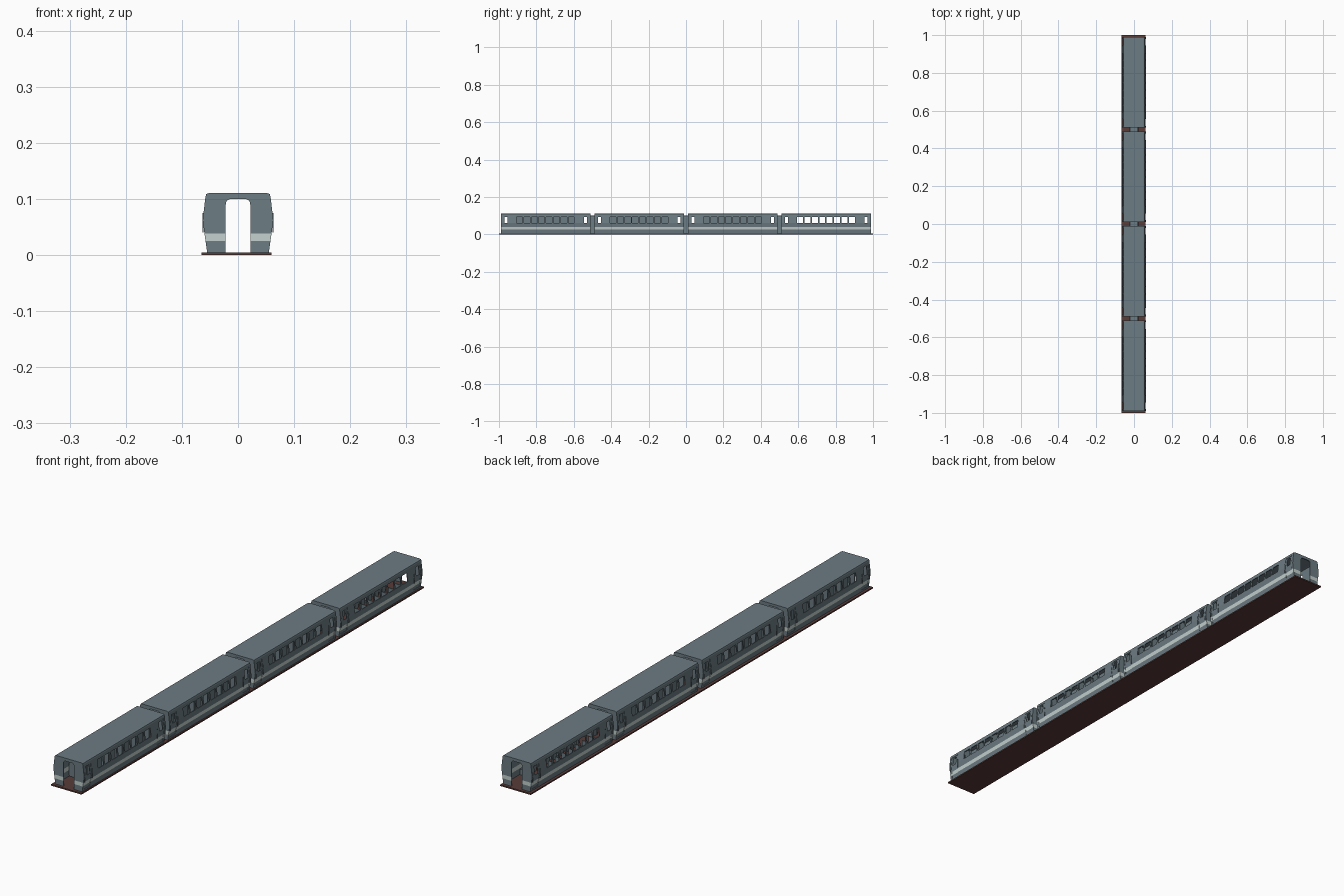
import bpy, bmesh, math

if "Cube" in bpy.data.objects:
    bpy.data.objects.remove(bpy.data.objects["Cube"])


def material(name, rgb):
    m = bpy.data.materials.new(name)
    m.diffuse_color = (*rgb, 1)
    m.use_nodes = True
    m.node_tree.nodes["Principled BSDF"].inputs["Base Color"].default_value = m.diffuse_color
    return m


BODY = material("slate_paint", (0.15, 0.20, 0.225))
STRIPE = material("pale_stripe", (0.56, 0.64, 0.62))
FLOOR = material("dark_brown", (0.10, 0.045, 0.04))
HALF = 0.239          # half length of a carriage
DOOR = (0.195, 0.230)  # door span measured from the carriage centre


def make_object(name, bm, mats, y=0, thickness=0, offset=-1):
    bmesh.ops.remove_doubles(bm, verts=bm.verts, dist=1e-5)
    bmesh.ops.recalc_face_normals(bm, faces=bm.faces)
    me = bpy.data.meshes.new(name)
    bm.to_mesh(me)
    bm.free()
    for m in mats:
        me.materials.append(m)
    ob = bpy.data.objects.new(name, me)
    ob.location.y = y
    bpy.context.collection.objects.link(ob)
    if thickness:
        s = ob.modifiers.new("thickness", 'SOLIDIFY')
        s.thickness, s.offset = thickness, offset
    return ob


def face(bm, pts, mat=0):
    bm.faces.new([bm.verts.new(p) for p in pts]).material_index = mat


def add_box(bm, x0, x1, y0, y1, z0, z1):
    r = bmesh.ops.create_cube(bm, size=1)
    for v in r["verts"]:
        v.co = ((x0 + x1) / 2 + v.co.x * (x1 - x0),
                (y0 + y1) / 2 + v.co.y * (y1 - y0),
                (z0 + z1) / 2 + v.co.z * (z1 - z0))


def wall_x(z):
    # side wall leans out to the waist, then back in to the eaves
    if z < 0.062:
        return 0.055 + 0.008 * (z - 0.005) / 0.057
    return 0.063 - 0.005 * (z - 0.062) / 0.042


LEVELS = [0.005, 0.012, 0.025, 0.039, 0.062, 0.093, 0.098, 0.104]
WALL = [(wall_x(z), z) for z in LEVELS]
ROOF = [(0.058, 0.104), (0.0565, 0.109), (0.051, 0.111)]
ARCH = [(0.022, 0.088), (0.0215, 0.094), (0.019, 0.098), (0.014, 0.100)]
WINDOWS = [(-0.156 + i * 0.0395, -0.156 + i * 0.0395 + 0.032) for i in range(8)]


def is_in(y, spans):
    return any(a < y < b for a, b in spans)


def car_shell(name, y):
    bm = bmesh.new()
    doors = [DOOR, (-DOOR[1], -DOOR[0])]
    ys = sorted([-HALF, HALF] + [v for s in WINDOWS + doors for v in s])
    for y0, y1 in zip(ys, ys[1:]):
        mid = (y0 + y1) / 2
        for k, (a, b) in enumerate(zip(WALL, WALL[1:])):
            if (k == 4 and is_in(mid, WINDOWS)) or (1 <= k <= 5 and is_in(mid, doors)):
                continue
            for s in (-1, 1):
                face(bm, [(s * a[0], y0, a[1]), (s * a[0], y1, a[1]),
                          (s * b[0], y1, b[1]), (s * b[0], y0, b[1])], int(k == 2))
        roof = ROOF + [(-x, z) for x, z in reversed(ROOF)]
        for a, b in zip(roof, roof[1:]):
            face(bm, [(a[0], y0, a[1]), (a[0], y1, a[1]), (b[0], y1, b[1]), (b[0], y0, b[1])])
    make_object(name + "_shell", bm, [BODY, STRIPE], y, 0.003)


def car_doors(name, y):
    # recessed doors with an open window
    bm = bmesh.new()
    ys = [DOOR[0], DOOR[0] + 0.009, DOOR[1] - 0.009, DOOR[1]]
    for sx in (-1, 1):
        for sy in (-1, 1):
            for i in range(3):
                for k in range(1, 6):
                    if i == 1 and k == 4:
                        continue
                    (xa, za), (xb, zb) = WALL[k], WALL[k + 1]
                    xa, xb = sx * (xa - 0.002), sx * (xb - 0.002)
                    face(bm, [(xa, sy * ys[i], za), (xa, sy * ys[i + 1], za),
                              (xb, sy * ys[i + 1], zb), (xb, sy * ys[i], zb)], int(k == 2))
    make_object(name + "_doors", bm, [BODY, STRIPE], y, 0.0015, 0)
    # door handrails
    bm = bmesh.new()
    for sx in (-1, 1):
        for e in (DOOR[0] - 0.004, DOOR[1] + 0.004, -DOOR[0] + 0.004, -DOOR[1] - 0.004):
            x = sx * 0.0625
            add_box(bm, x - 0.001, x + 0.001, e - 0.0008, e + 0.0008, 0.040, 0.075)
    make_object(name + "_handrails", bm, [BODY], y)


def car_ends(name, y):
    # end walls with an arched passage
    bm = bmesh.new()
    zs = [0.005, 0.025, 0.039, 0.062, 0.088]
    for e in (-HALF + 0.002, HALF - 0.002):
        for k, (a, b) in enumerate(zip(zs, zs[1:])):
            for s in (-1, 1):
                face(bm, [(s * 0.022, e, a), (s * wall_x(a), e, a),
                          (s * wall_x(b), e, b), (s * 0.022, e, b)], int(k == 1))
        half = [(wall_x(0.088), 0.088)] + ROOF
        outer = half + [(-x, z) for x, z in reversed(half)]
        inner = [(-x, z) for x, z in ARCH] + list(reversed(ARCH))
        face(bm, [(x, e, z) for x, z in outer + inner])
    make_object(name + "_end_walls", bm, [BODY, STRIPE], y, 0.004, 0)


def compartments(name, y):
    # aisle walls and cross partitions
    bm = bmesh.new()
    for s in (-1, 1):
        add_box(bm, min(s * .023, s * .025), max(s * .023, s * .025), -0.17, 0.17, 0.005, 0.108)
        for i in range(5):
            p = -0.16 + i * 0.079
            add_box(bm, min(s * .025, s * .053), max(s * .025, s * .053),
                    p - 0.001, p + 0.001, 0.005, 0.107)
    make_object(name + "_compartments", bm, [BODY], y)


def seats(name, y):
    bm = bmesh.new()
    for s in (-1, 1):
        x0, x1 = sorted((s * 0.025, s * 0.052))
        for i in range(8):
            p = -0.15 + i * 0.0395
            add_box(bm, x0, x1, p, p + 0.02, 0.005, 0.025)
            add_box(bm, x0, x1, p, p + 0.004, 0.025, 0.055)
    make_object(name + "_seats", bm, [BODY], y)


def gangway(name, y):
    # arched tunnel joining two carriages
    bm = bmesh.new()
    half = [(0.025, 0.005), (0.025, 0.09), (0.022, 0.098), (0.016, 0.102)]
    path = half + [(-x, z) for x, z in reversed(half)]
    for a, b in zip(path, path[1:]):
        face(bm, [(a[0], -0.012, a[1]), (a[0], 0.012, a[1]),
                  (b[0], 0.012, b[1]), (b[0], -0.012, b[1])])
    make_object(name, bm, [BODY], y, 0.002)


for n, cy in enumerate((-0.75, -0.25, 0.25, 0.75), 1):
    label = f"carriage_{n}"
    car_shell(label, cy)
    car_doors(label, cy)
    car_ends(label, cy)
    (seats if n == 4 else compartments)(label, cy)

for n, gy in enumerate((-0.5, 0, 0.5), 1):
    gangway(f"gangway_{n}", gy)

# long floor plate under the whole train
bm = bmesh.new()
add_box(bm, -0.065, 0.06, -1, 1, 0, 0.005)
make_object("floor_plate", bm, [FLOOR])
